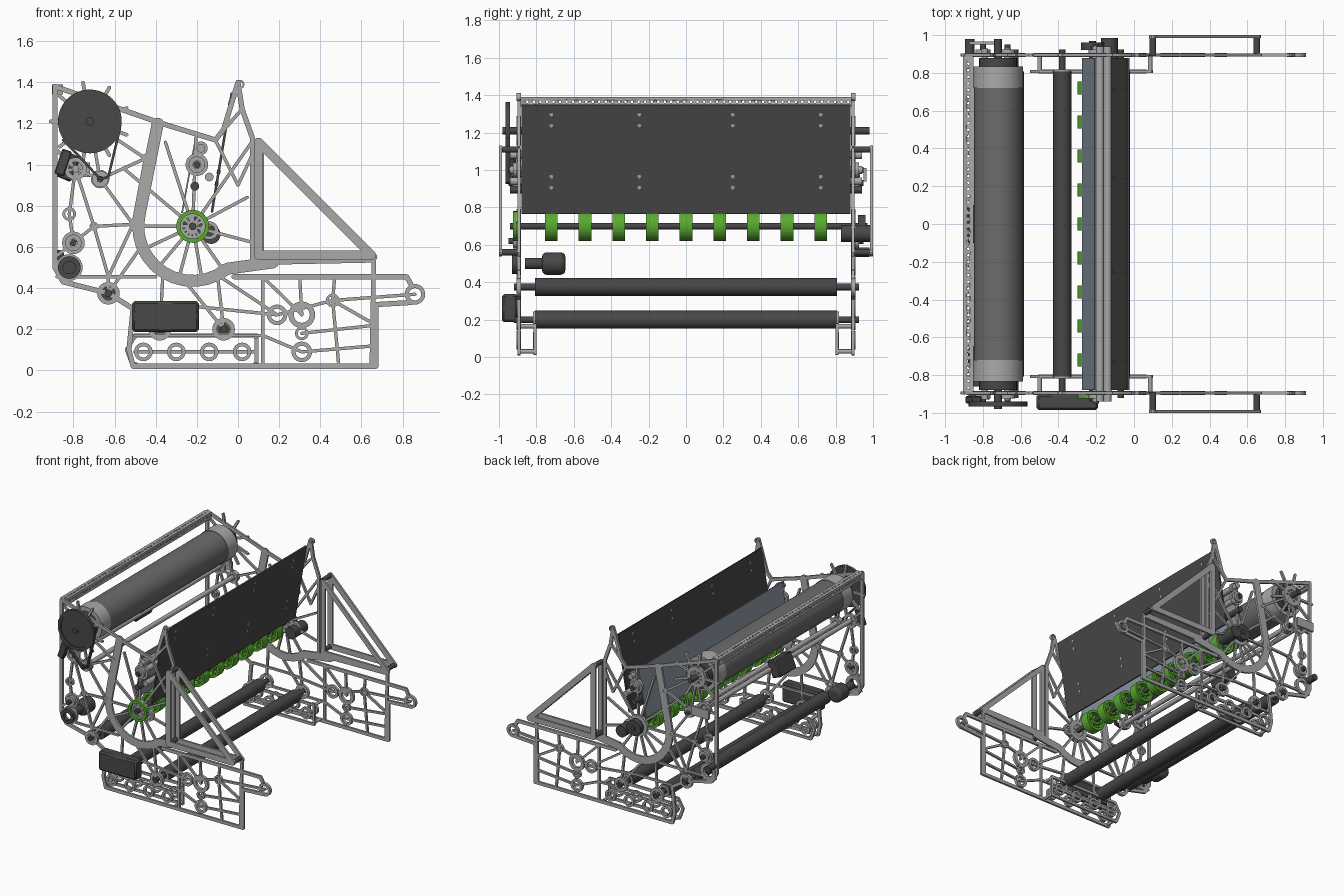
import bpy, bmesh, math
from mathutils import Matrix, Vector

if "Cube" in bpy.data.objects:
    bpy.data.objects.remove(bpy.data.objects["Cube"])


def material(name, r, g, b):
    m = bpy.data.materials.new(name)
    m.diffuse_color = (r, g, b, 1)
    m.use_nodes = True
    m.node_tree.nodes["Principled BSDF"].inputs["Base Color"].default_value = m.diffuse_color
    return m


DARK = material("dark", .065, .065, .065)
MID = material("roller_grey", .15, .15, .15)
BLUE = material("blue_grey", .26, .31, .37)
GREEN = material("green", .10, .40, .03)
PALE = material("pale_grey", .4, .4, .4)


def polar(c, r, deg):
    a = math.radians(deg)
    return (c[0] + r * math.cos(a), c[1] + r * math.sin(a))


def tube(bm, c, ro, ri, y0, y1, n=24):
    """Solid (ri = 0) or hollow cylinder along y."""
    def loop(r, y):
        pts = [polar(c, r, 360 * i / n) for i in range(n)]
        return [bm.verts.new((x, y, z)) for x, z in pts]
    loops = [loop(ro, y0), loop(ro, y1)]
    if ri:
        loops += [loop(ri, y1), loop(ri, y0)]
    else:
        bm.faces.new(loops[0])
        bm.faces.new(loops[1])
    for k in range(4 if ri else 1):
        a, b = loops[k], loops[(k + 1) % len(loops)]
        for i in range(n):
            bm.faces.new((a[i - 1], a[i], b[i], b[i - 1]))


def bar(bm, p, q, w, y0, y1):
    """Flat bar between two xz points."""
    p, q = Vector(p), Vector(q)
    d = (q - p).normalized() * w / 2
    n = Vector((-d.y, d.x))
    ends = [p + n, p - n, q - n, q + n]
    a, b = [[bm.verts.new((v.x, y, v.y)) for v in ends] for y in (y0, y1)]
    bm.faces.new(a)
    bm.faces.new(b)
    for i in range(4):
        bm.faces.new((a[i], a[i - 1], b[i - 1], b[i]))


def path(bm, pts, w, y0, y1):
    """Chain of bars with rounded joints."""
    for p, q in zip(pts, pts[1:]):
        bar(bm, p, q, w, y0, y1)
    for p in pts:
        tube(bm, p, w / 2, 0, y0, y1, 10)


def finish(bm, name, mat=None, mirror=False):
    bmesh.ops.recalc_face_normals(bm, faces=bm.faces[:])
    me = bpy.data.meshes.new(name)
    bm.to_mesh(me)
    bm.free()
    me.shade_smooth()
    me.set_sharp_from_angle(angle=math.radians(32))
    ob = bpy.data.objects.new(name, me)
    bpy.context.collection.objects.link(ob)
    if mat:
        me.materials.append(mat)
    if mirror:
        m = ob.modifiers.new("mirror", "MIRROR")
        m.use_axis = (False, True, False)
        m.use_mirror_merge = False
    return ob


def cyl(name, c, r, y0, y1, mat=None, ri=0, mirror=False, n=32):
    bm = bmesh.new()
    tube(bm, c, r, ri, y0, y1, n)
    return finish(bm, name, mat, mirror)


def slab(name, p, q, w, y0, y1, mat, bevel=0):
    bm = bmesh.new()
    bar(bm, p, q, w, y0, y1)
    ob = finish(bm, name, mat)
    if bevel:
        ob.modifiers.new("bevel", "BEVEL").width = bevel
    return ob


# Shared centres
hub, drum, motor = (-.22, .7), (-.72, 1.21), (-.82, .5)
upper, belt, knee, node = (-.79, .98), (-.67, .93), (-.7, .7), (-.51, .71)
idler, gear, arm, tip = (-.8, .62), (-.2, 1), (.46, .34), (.86, .37)
floor = {"rear": (-.63, .375), "middle": (-.38, .2), "front": (-.07, .2)}
wheel_row = [(-.46 + .16 * i, .09) for i in range(4)]
corners = [(.1, 1.11), (.1, .56), (.65, .56)]
band = [polar(hub, .265, a) for a in range(165, 311, 12)]

# Main side plates: outline, curved band, spokes, ribs and bosses
Y0, Y1 = -.902, -.886
bm = bmesh.new()
rim = [(-.37, 1.2), (-.89, 1.38), motor, floor["rear"], (-.51, .3), (-.53, .1), (-.51, .02), (.67, .02),
       (.67, .32), (.84, .33)]
rim[2:3] = [(-.89, .5), (-.85, .43)]
crown = [(-.37, 1.2), (-.11, 1.12), (-.07, 1.17), (0, 1.4), (.02, 1.27), (.07, 1.13), (.07, .5)]
for pts in (rim, crown, [(.84, .42), (.82, .455), (-.02, .455)]):
    path(bm, pts, .025, Y0, Y1)
path(bm, [(-.39, 1.2)] + band + [(.17, .525)], .058, Y0, Y1)
path(bm, [(.17, .525), (.66, .535), (.65, .02)], .022, Y0, Y1)
path(bm, [(c[0] + .01, c[1] - .01) for c in corners + corners[:1]], .035, Y0, Y1)
for a in range(180, 310, 25):
    path(bm, [hub, polar(hub, .265, a)], .016, Y0, Y1)
for a in (-15, 28, 55, 88, 108, 140):
    path(bm, [hub, polar(hub, .3 if a < 30 else .43 if a > 60 else .5, a)], .016, Y0, Y1)
for a in range(-60, 300, 40):
    path(bm, [drum, polar(drum, .19, a)], .018, Y0, Y1)
elbow, low_node = (-.45, 1.03), (-.63, .455)
ribs = [[(-.89, 1.08), upper, knee, node, belt, elbow, drum], [(-.89, .96), upper, belt, drum],
        [(-.88, .455), (-.4, .455)], [elbow, node, low_node, knee, idler, (-.82, .76), upper],
        [(-.89, .55), idler], [low_node, floor["rear"], band[3]], [band[6], floor["middle"]],
        [band[8], floor["front"], band[11], (.19, .27), arm, tip], [(-.5, .31), (-.2, .31), (.19, .27)],
        [(-.5, .17), (.12, .17)], [(.12, .02), (.12, .455), (.31, .27), (.3, .455)],
        [arm, (.47, .455)], [(.12, .17), (.31, .09), (.67, .12)], [(.49, .02), arm, (.67, .22), (.31, .18)],
        [(-.07, 1.17), (.02, 1.27), (-.11, 1.12), (0, .9), (.07, 1.05)]]
for pts in ribs:
    path(bm, pts, .016, Y0, Y1)
bosses = [(.08, [hub, drum]), (.065, [motor, (.31, .27)]), (.055, [idler, upper, gear, *floor.values()]),
          (.05, [tip, (.19, .27), (.31, .09)]), (.045, [belt, (-.14, .68), *wheel_row]),
          (.033, [arm, (.31, .18), (-.82, .76), (-.18, 1.08)]), (.021, [elbow, node, knee, (.01, 1.39)])]
for r, centres in bosses:
    for c in centres:
        tube(bm, c, r, r * .6, Y0 - .003, Y1 + .003)
finish(bm, "side_plates", PALE, True)

# Inner lower plates holding the floor rollers
bm = bmesh.new()
path(bm, [(-.51, .02), (.09, .02), (.09, .17), (-.5, .17), (-.54, .1), (-.51, .02)], .02, -.815, -.8)
path(bm, [(-.5, .09), (.09, .09)], .018, -.815, -.8)
for c in wheel_row + [floor["middle"], floor["front"]]:
    tube(bm, c, .045, .028, -.817, -.798)
for x in (-.5, .085):
    for z in (.03, .165):
        tube(bm, (x, z), .012, 0, -.89, -.81, 12)
finish(bm, "inner_lower_plates", PALE, True)

# Outer triangular braces and their spacers
bm = bmesh.new()
path(bm, corners + corners[:1], .043, -1, -.985)
finish(bm, "triangle_braces", PALE, True)
for i, c in enumerate(corners):
    cyl(f"brace_spacer_{i}", c, .017, -.99, -.89, DARK, mirror=True)

# Perforated top beam
beam = slab("top_beam", (-.905, 1.365), (-.85, 1.365), .05, -.89, .89, PALE)
bm = bmesh.new()
for i in range(50):
    for off, turn in ((0, 0), (.0175, 90)):
        bmesh.ops.create_cone(bm, cap_ends=True, segments=8, radius1=.007, radius2=.007, depth=.2,
            matrix=Matrix.Translation((-.877, -.866 + i * .035 + off, 1.365))
            @ Matrix.Rotation(math.radians(turn), 4, 'Y'))
cutter = finish(bm, "hole_cutter")
cutter.hide_render = True
cutter.hide_set(True)
cut = beam.modifiers.new("holes", "BOOLEAN")
cut.object = cutter
cut.operation = "DIFFERENCE"

# Large upper roller with sleeves, end gears, drive pulley and belt
cyl("main_roller", drum, .128, -.73, .73, MID, n=48)
cyl("roller_sleeves", drum, .132, -.835, -.72, PALE, .06, True, 48)
cyl("roller_end_gears", drum, .1, -.88, -.83, DARK, .025, True)
cyl("roller_shaft", drum, .02, -.98, .98, DARK)
cyl("drive_pulley_rim", drum, .155, -.965, -.94, DARK, .13, n=48)
cyl("drive_pulley_web", drum, .14, -.958, -.947, DARK, n=48)
bm = bmesh.new()
path(bm, [polar(drum, .15, -15), (-.63, .94), belt, (-.79, 1.06), (-.85, 1.12)], .012, -.965, -.94)
finish(bm, "drive_belt", DARK)
slab("belt_tensioner", (-.87, .95), (-.83, 1.07), .05, -.95, -.91, DARK, .006)

# Cross tubes and sensor box under the main roller
for i, c in enumerate((upper, belt)):
    cyl(f"upper_cross_tube_{i}", c, .018, -.93, .93, PALE)
slab("sensor_box", (-.85, .93), (-.8, 1.05), .08, -.1, .1, DARK, .008)

# Chute panels with bolts and rods
top, low = Vector((-.03, 1.35)), Vector((-.127, .768))
slab("dark_panel", top, low, .012, -.88, .88, DARK)
slab("blue_panel", (-.205, 1.13), (-.272, .765), .008, -.88, .88, BLUE)
bm = bmesh.new()
for y in (-.72, -.25, .25, .72):
    for t in (.09, .19, .66, .76):
        p = top.lerp(low, t)
        bmesh.ops.create_cone(bm, cap_ends=True, segments=12, radius1=.01, radius2=.01, depth=.018,
            matrix=Matrix.Translation((p.x, y, p.y)) @ Matrix.Rotation(math.radians(99), 4, 'Y'))
finish(bm, "panel_bolts", PALE)
for i, c in enumerate([(-.18, 1.08), gear, (-.14, .94), (-.21, .895)]):
    cyl(f"chute_rod_{i}", c, .021, -.94, .94, DARK if i == 3 else PALE)

# Green feed wheels on their shaft
cyl("feed_shaft", hub, .018, -.94, .97, DARK)
for i in range(9):
    y = .18 * (i - 4)
    bm = bmesh.new()
    tube(bm, hub, .08, .06, y - .034, y + .034, 32)
    tube(bm, hub, .034, .018, y - .034, y + .034)
    for a in range(0, 360, 60):
        bar(bm, polar(hub, .03, a), polar(hub, .064, a), .014, y - .025, y + .025)
    finish(bm, f"feed_wheel_{i}", GREEN)
cyl("feed_end_wheel", hub, .08, -.925, -.905, GREEN, .06)
cyl("feed_drive_pulley", hub, .06, .92, .96, DARK)
cyl("feed_gearbox", (-.13, .66), .045, .83, .985, DARK)

# Floor rollers
for name, c in floor.items():
    cyl(f"{name}_floor_roller", c, .048, -.808, .808, DARK)
    cyl(f"{name}_floor_axle", c, .018, -.92, .925, DARK)

# Motor on the lower left corner
body = cyl("motor_body", motor, .06, -.77, -.645, DARK)
round_edge = body.modifiers.new("bevel", "BEVEL")
round_edge.width, round_edge.segments = .025, 3
cyl("motor_neck", motor, .03, -.86, -.765, DARK)
cyl("motor_pulley", motor, .055, -.93, -.905, DARK, .03)

# Side idlers, rear motor and control box
for i, c in enumerate((idler, belt, gear)):
    cyl(f"idler_{i}", c, .04, -.925, -.9, PALE, .018, True)
    cyl(f"idler_pin_{i}", c, .016, -.95, -.885, DARK, mirror=True)
slab("rear_motor_bracket", (-.87, .975), (-.72, .975), .07, .95, .965, PALE)
cyl("rear_motor", (-.87, .56), .025, .89, .98, DARK)
slab("control_box", (-.515, .262), (-.19, .262), .15, -.985, -.9, DARK, .012)
